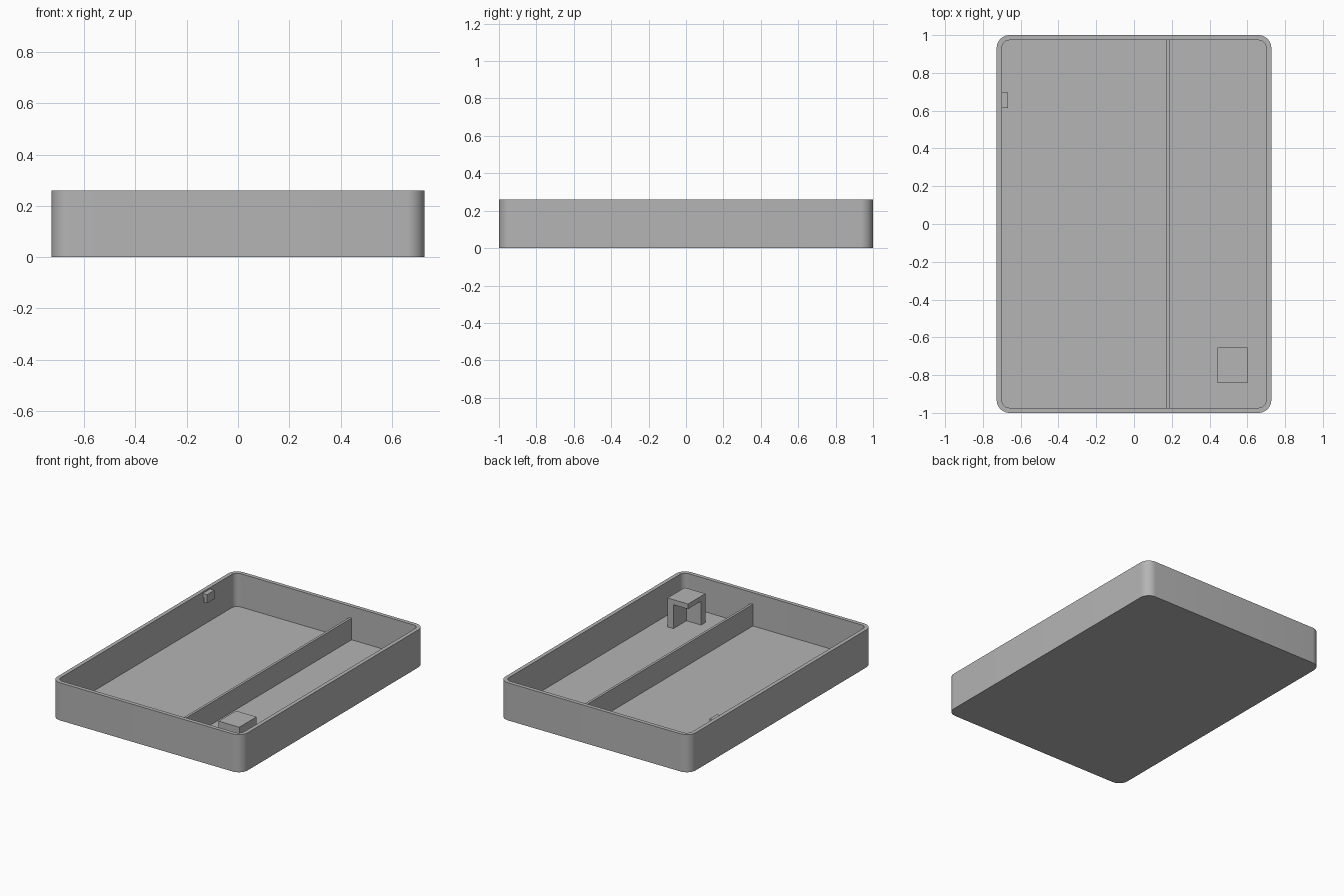
import bpy, bmesh
from math import sin, cos, pi, radians

cube = bpy.data.objects.get("Cube")
if cube:
    bpy.data.objects.remove(cube, do_unlink=True)

HALF_X, HALF_Y, HEIGHT = 0.727, 1.0, 0.26
WALL, FLOOR, RADIUS = 0.027, 0.03, 0.068

grey = bpy.data.materials.new("plain grey")
grey.use_nodes = True
colour = (0.46, 0.46, 0.46, 1)
grey.diffuse_color = colour
grey.node_tree.nodes["Principled BSDF"].inputs["Base Color"].default_value = colour


def finish(name, bm):
    bmesh.ops.recalc_face_normals(bm, faces=bm.faces)
    mesh = bpy.data.meshes.new(name)
    bm.to_mesh(mesh)
    bm.free()
    mesh.materials.append(grey)
    obj = bpy.data.objects.new(name, mesh)
    bpy.context.collection.objects.link(obj)
    return obj


def box(name, low, high):
    bm = bmesh.new()
    bmesh.ops.create_cube(bm, size=1)
    for v in bm.verts:
        v.co = [(a + b) / 2 + c * (b - a) for a, b, c in zip(low, high, v.co)]
    return finish(name, bm)


def rounded_ring(bm, inset, z, steps=10):
    """Rounded rectangle of vertices, inset from the outer outline."""
    r = RADIUS - inset
    ring = []
    for quarter, (sx, sy) in enumerate(((1, 1), (-1, 1), (-1, -1), (1, -1))):
        for i in range(steps + 1):
            a = (quarter + i / steps) * pi / 2
            ring.append(bm.verts.new((sx * (HALF_X - RADIUS) + r * cos(a),
                                      sy * (HALF_Y - RADIUS) + r * sin(a), z)))
    return ring


# Open tray: outer wall, rim, inner wall and floor
bm = bmesh.new()
rings = [rounded_ring(bm, inset, z) for inset, z in
         ((0, 0), (0, HEIGHT), (WALL, HEIGHT), (WALL, FLOOR))]
for lower, upper in zip(rings, rings[1:]):
    for i in range(len(lower)):
        bm.faces.new((lower[i - 1], lower[i], upper[i], upper[i - 1]))
bm.faces.new(rings[0])
bm.faces.new(rings[-1])
tray = finish("tray", bm)
bpy.context.view_layer.objects.active = tray
tray.select_set(True)
bpy.ops.object.shade_smooth_by_angle(angle=radians(30))

# Long divider, lower than the rim
end = HALF_Y - WALL
box("divider", (0.17, -end, FLOOR), (0.187, end, 0.18))

# Small raised platform on two walls that meet in an L
x0, x1, y0, y1 = 0.443, 0.6, -0.843, -0.655
top, under, thick = 0.23, 0.195, 0.045
box("platform_top", (x0, y0, under), (x1, y1, top))
box("platform_side_wall", (x1 - thick, y0, FLOOR), (x1, y1, under))
box("platform_front_wall", (x0, y0, FLOOR), (x1 - thick, y0 + thick, under))

# Hook on the right-hand wall: a short shelf with a lip hanging down
box("hook_shelf", (-HALF_X + WALL, 0.615, 0.225), (-0.667, 0.695, 0.25))
box("hook_lip", (-0.69, 0.615, 0.19), (-0.667, 0.695, 0.225))
